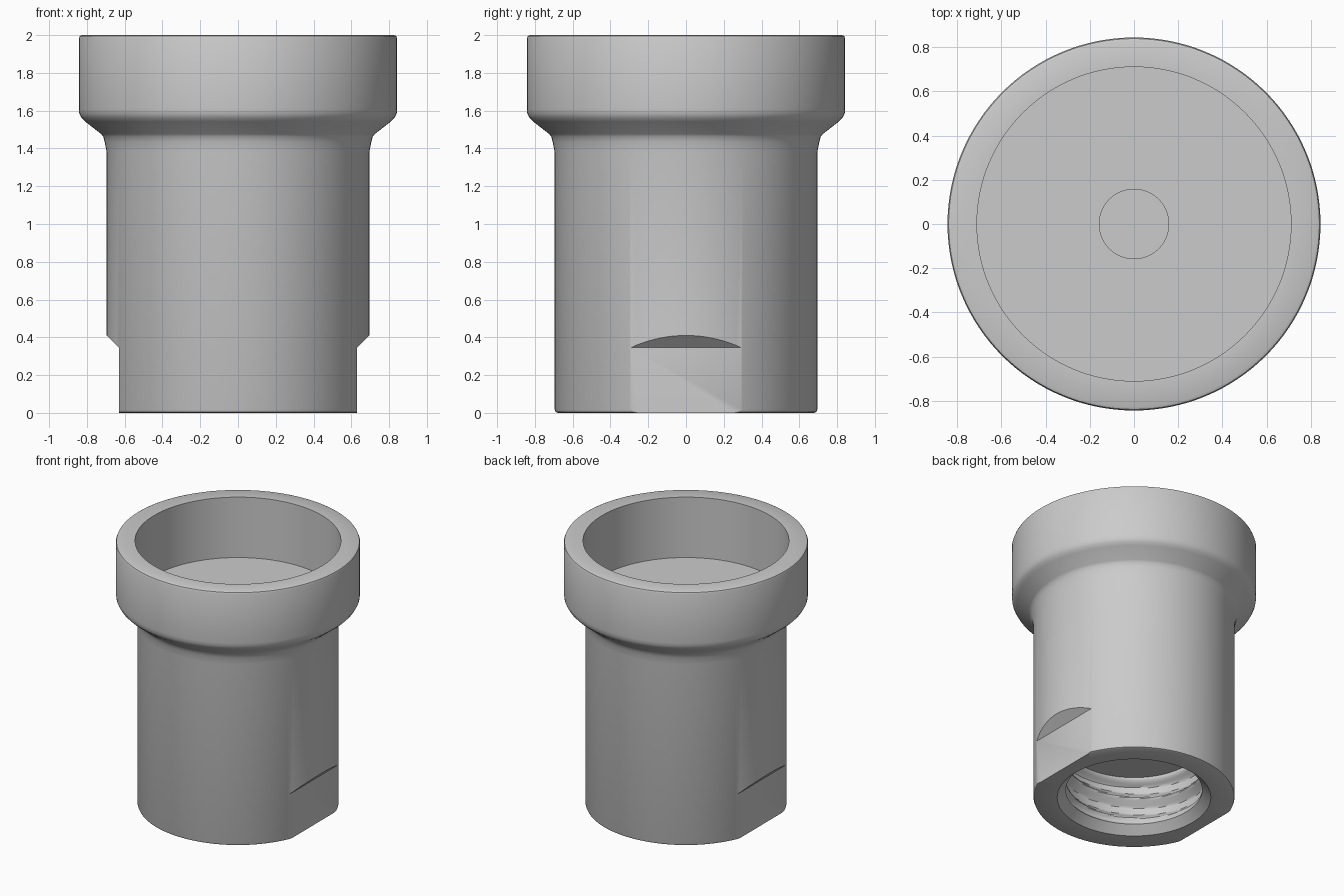
import bpy, bmesh, math

if "Cube" in bpy.data.objects:
    bpy.data.objects.remove(bpy.data.objects["Cube"])

SEG = 128
grey = bpy.data.materials.new("satin grey")
grey.diffuse_color = (0.6, 0.6, 0.6, 1)
grey.use_nodes = True
grey.node_tree.nodes["Principled BSDF"].inputs["Base Color"].default_value = grey.diffuse_color


def thread(minor, depth, pitch, z0, z1, rows):
    """Rows of a helical thread wall: (radius function of angle, height)."""
    def row(z):
        fade = min(1, (z - z0) / (0.3 * pitch), (z1 - z) / (0.3 * pitch))

        def radius(a):
            t = (z / pitch - a / math.tau) % 1
            return minor + depth * fade * min(1, max(0, 1.5 - 3.2 * abs(t - 0.5)))
        return radius, z
    return [row(z0 + (z1 - z0) * i / rows) for i in range(rows + 1)]


# Profile from the bore ceiling, down the bore, up the outside, into the cup
profile = [(0, 0.43)]
profile += thread(0.47, 0.05, 0.165, 0.06, 0.43, 44)[::-1]
profile += [(0.53, 0.0), (0.68, 0.0), (0.69, 0.005), (0.695, 0.018),
            (0.695, 1.38), (0.706, 1.435), (0.713, 1.462), (0.725, 1.477),
            (0.81, 1.543), (0.829, 1.562), (0.84, 1.583), (0.843, 1.61),
            (0.843, 1.982), (0.838, 1.995), (0.827, 2.0),
            (0.71, 2.0), (0.71, 1.54)]
# Small threaded blind hole in the cup floor
profile += thread(0.157, 0.022, 0.07, 1.14, 1.54, 60)[::-1]
profile += [(0, 1.14)]

bm = bmesh.new()
rings = []
for r, z in profile:
    if r == 0:
        rings.append([bm.verts.new((0, 0, z))] * SEG)
        continue
    ring = []
    for i in range(SEG):
        a = math.tau * i / SEG
        rad = r(a) if callable(r) else r
        ring.append(bm.verts.new((rad * math.cos(a), rad * math.sin(a), z)))
    rings.append(ring)
for lo, hi in zip(rings, rings[1:]):
    for i in range(SEG):
        j = (i + 1) % SEG
        quad = [lo[i], lo[j], hi[j], hi[i]]
        bm.faces.new(list(dict.fromkeys(quad)))
bmesh.ops.recalc_face_normals(bm, faces=bm.faces)
mesh = bpy.data.meshes.new("socket_body")
bm.to_mesh(mesh)
bm.free()
body = bpy.data.objects.new("socket_body", mesh)
bpy.context.collection.objects.link(body)
mesh.materials.append(grey)

# Wrench flats: a sloped-top prism cut from each side
for side in (-1, 1):
    bm = bmesh.new()
    outline = [(0.63, -0.2), (0.63, 0.345), (0.83, 0.545), (0.83, -0.2)]
    face = bm.faces.new([bm.verts.new((side * x, -0.6, z)) for x, z in outline])
    ext = bmesh.ops.extrude_face_region(bm, geom=[face])
    bmesh.ops.translate(bm, vec=(0, 1.2, 0),
                        verts=[v for v in ext["geom"] if isinstance(v, bmesh.types.BMVert)])
    bmesh.ops.recalc_face_normals(bm, faces=bm.faces)
    m = bpy.data.meshes.new("flat_cutter")
    bm.to_mesh(m)
    bm.free()
    m.materials.append(grey)
    cutter = bpy.data.objects.new("flat_cutter", m)
    bpy.context.collection.objects.link(cutter)
    cutter.hide_render = True
    cut = body.modifiers.new("flat", 'BOOLEAN')
    cut.operation = 'DIFFERENCE'
    cut.solver = 'EXACT'
    cut.object = cutter
    bpy.context.view_layer.objects.active = body
    body.select_set(True)
    bpy.ops.object.modifier_apply(modifier=cut.name)
    bpy.data.objects.remove(cutter)

bpy.ops.object.shade_smooth_by_angle(angle=math.radians(30))
